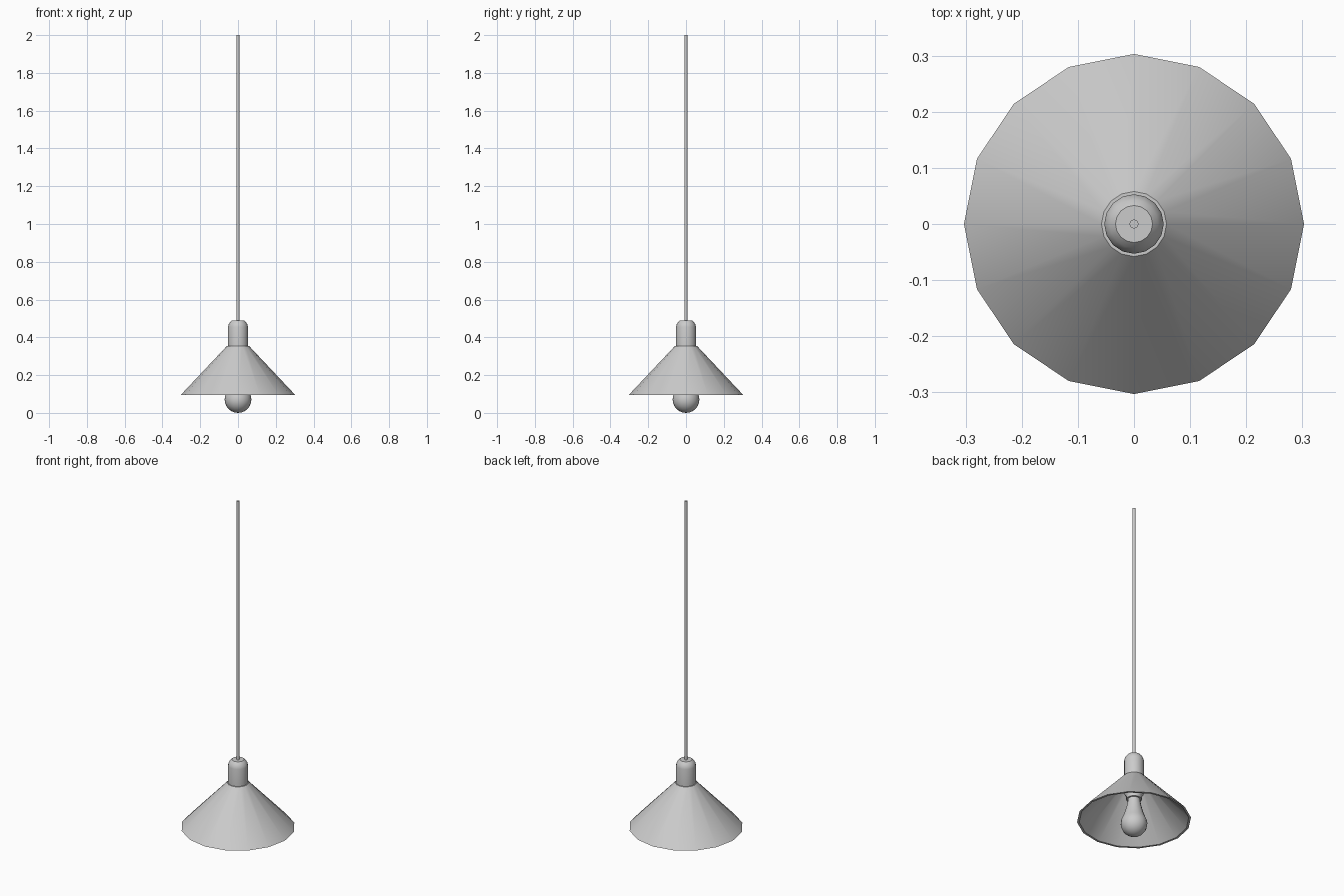
import bpy, bmesh, math

if "Cube" in bpy.data.objects:
    bpy.data.objects.remove(bpy.data.objects["Cube"])


def lathe(name, profile, sides=16, closed=False, angle=35):
    """Revolve (radius, z) points around the z axis."""
    bm = bmesh.new()
    rings = []
    for r, z in profile:
        if r == 0:
            rings.append([bm.verts.new((0, 0, z))] * sides)
        else:
            rings.append([bm.verts.new((r * math.cos(2 * math.pi * i / sides),
                                        r * math.sin(2 * math.pi * i / sides), z))
                          for i in range(sides)])
    pairs = list(zip(rings, rings[1:]))
    if closed:
        pairs.append((rings[-1], rings[0]))
    for a, b in pairs:
        for i in range(sides):
            j = (i + 1) % sides
            bm.faces.new(list(dict.fromkeys((a[i], a[j], b[j], b[i]))))
    bmesh.ops.recalc_face_normals(bm, faces=bm.faces)
    mesh = bpy.data.meshes.new(name)
    bm.to_mesh(mesh)
    bm.free()
    ob = bpy.data.objects.new(name, mesh)
    bpy.context.collection.objects.link(ob)
    bpy.context.view_layer.objects.active = ob
    ob.select_set(True)
    bpy.ops.object.shade_smooth_by_angle(angle=math.radians(angle))
    ob.select_set(False)
    return ob


# Conical shade, thin double wall
lathe("shade", [(0.303, 0.095), (0.058, 0.355), (0.048, 0.355), (0.291, 0.095)], closed=True)

# Holder above the shade, rounded at the top
lathe("lamp_holder", [(0, 0.35), (0.053, 0.35), (0.053, 0.455), (0.050, 0.468),
                      (0.043, 0.480), (0.033, 0.49), (0, 0.49)])

# Socket inside the shade
lathe("socket", [(0, 0.36), (0.052, 0.36), (0.052, 0.255), (0.042, 0.24),
                 (0.042, 0.22), (0, 0.22)])

# Bulb: round globe blending into a tapered neck
R, CZ = 0.071, 0.071
globe = [(R * math.sin(math.radians(a)), CZ - R * math.cos(math.radians(a)))
         for a in range(0, 121, 15)]
lathe("bulb", globe + [(0.050, 0.137), (0.040, 0.175), (0.034, 0.205), (0.032, 0.23), (0, 0.23)])

# Hanging cord
lathe("cord", [(0, 0.485), (0.008, 0.485), (0.008, 2.0), (0, 2.0)], sides=12)
